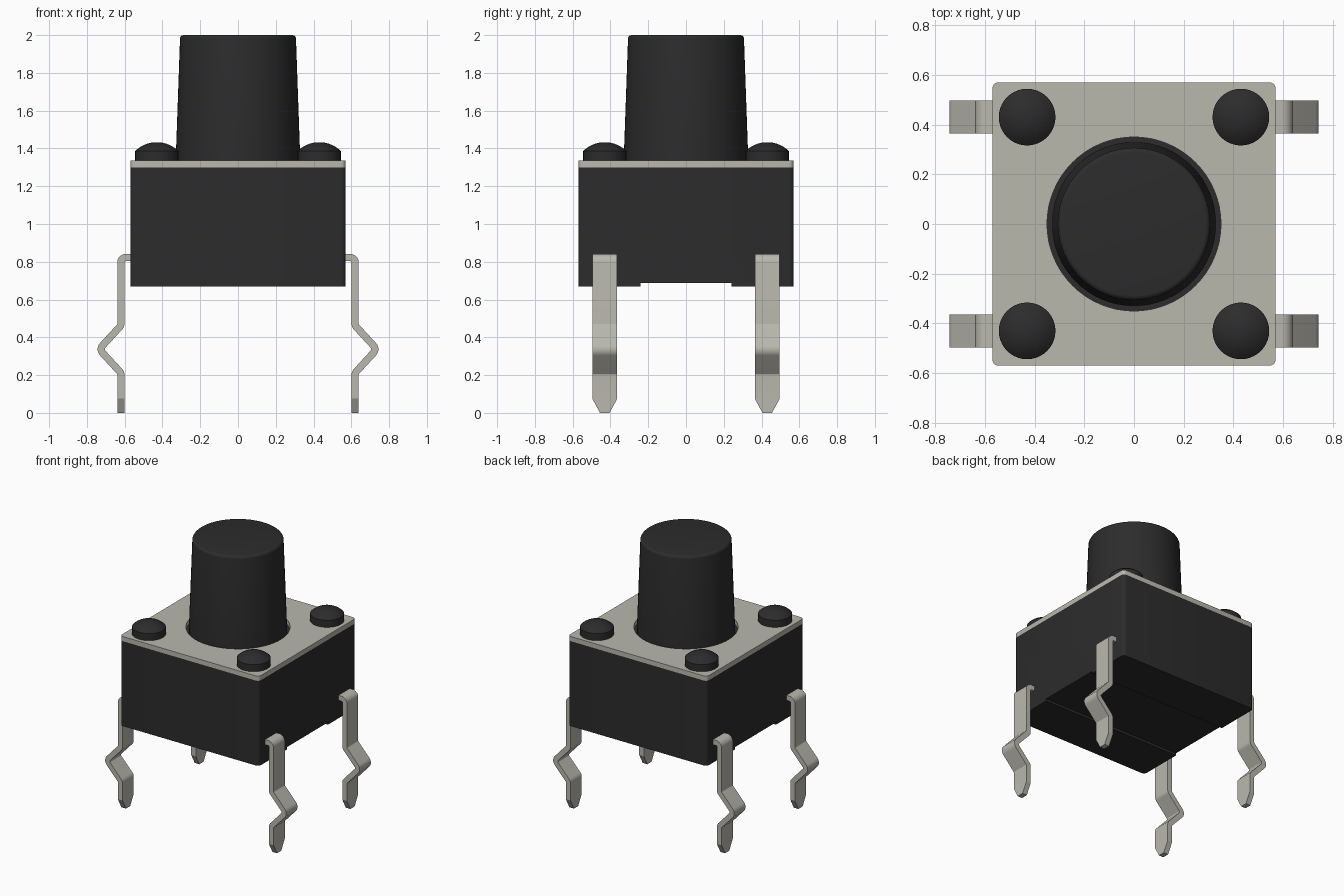
import bpy, bmesh, math
from mathutils import Vector

if "Cube" in bpy.data.objects:
    bpy.data.objects.remove(bpy.data.objects["Cube"])


def material(name, rgb):
    m = bpy.data.materials.new(name)
    m.use_nodes = True
    m.diffuse_color = (*rgb, 1)
    m.node_tree.nodes["Principled BSDF"].inputs["Base Color"].default_value = (*rgb, 1)
    return m


BLACK = material("black plastic", (0.025, 0.025, 0.025))
METAL = material("pale metal", (0.49, 0.48, 0.42))


def finish(bm, name, mat, angle=30):
    bmesh.ops.recalc_face_normals(bm, faces=bm.faces[:])
    me = bpy.data.meshes.new(name)
    bm.to_mesh(me)
    bm.free()
    ob = bpy.data.objects.new(name, me)
    bpy.context.collection.objects.link(ob)
    me.materials.append(mat)
    bpy.ops.object.select_all(action='DESELECT')
    ob.select_set(True)
    bpy.context.view_layer.objects.active = ob
    bpy.ops.object.shade_smooth_by_angle(angle=math.radians(angle))
    return ob


def lathe(name, profile, mat, centre=(0, 0), n=64):
    """Closed solid of revolution from (radius, z) rings, bottom to top."""
    bm = bmesh.new()
    rings = [[bm.verts.new((centre[0] + r * math.cos(2 * math.pi * i / n),
                            centre[1] + r * math.sin(2 * math.pi * i / n), z))
              for i in range(n)] for r, z in profile]
    for a, b in zip(rings, rings[1:]):
        for i in range(n):
            j = (i + 1) % n
            bm.faces.new((a[i], a[j], b[j], b[i]))
    bm.faces.new(rings[0][::-1])
    bm.faces.new(rings[-1])
    return finish(bm, name, mat)


def fillet(points, radii, steps=5):
    """Round the inner corners of an open 2D path."""
    pts = [Vector(p) for p in points]
    out = [pts[0]]
    for a, p, b, r in zip(pts, pts[1:], pts[2:], radii):
        u, v = (a - p).normalized(), (b - p).normalized()
        half = u.angle(v) / 2
        c = p + (u + v).normalized() * (r / math.sin(half))
        s, e = p + u * (r / math.tan(half)) - c, p + v * (r / math.tan(half)) - c
        for k in range(steps + 1):
            out.append(c + s.lerp(e, k / steps).normalized() * r)
    return out + [pts[-1]]


H = 0.57          # half width of the housing
Z0, Z1, Z2 = 0.67, 1.30, 1.335

# Housing: grooved underside, rounded upright corners
bm = bmesh.new()
section = [(-H, Z0), (-0.24, Z0), (-0.24, Z0 + 0.017), (0.24, Z0 + 0.017),
           (0.24, Z0), (H, Z0), (H, Z1), (-H, Z1)]
face = bm.faces.new([bm.verts.new((-H, y, z)) for y, z in section])
ext = bmesh.ops.extrude_face_region(bm, geom=[face])
bmesh.ops.translate(bm, vec=(2 * H, 0, 0),
                    verts=[g for g in ext["geom"] if isinstance(g, bmesh.types.BMVert)])
corners = [e for e in bm.edges
           if abs(e.verts[0].co.z - e.verts[1].co.z) > 0.5]
bmesh.ops.bevel(bm, geom=corners, offset=0.025, segments=4, profile=0.5, affect='EDGES')
finish(bm, "housing", BLACK)

# Cover plate with a round opening
bm = bmesh.new()
r = 0.025
outer = [(sx * (H - r) + r * math.cos(a), sy * (H - r) + r * math.sin(a))
         for q, (sx, sy) in enumerate([(1, 1), (-1, 1), (-1, -1), (1, -1)])
         for a in [math.pi / 2 * (q + k / 4) for k in range(5)]]
hole = [(0.35 * math.cos(math.pi * i / 32), 0.35 * math.sin(math.pi * i / 32))
        for i in range(64)]
edges = []
for loop in (outer, hole):
    vs = [bm.verts.new((x, y, Z1)) for x, y in loop]
    edges += [bm.edges.new((vs[i - 1], vs[i])) for i in range(len(vs))]
bmesh.ops.triangle_fill(bm, edges=edges, use_beauty=True)
ext = bmesh.ops.extrude_face_region(bm, geom=bm.faces[:])
bmesh.ops.translate(bm, vec=(0, 0, Z2 - Z1),
                    verts=[g for g in ext["geom"] if isinstance(g, bmesh.types.BMVert)])
finish(bm, "cover_plate", METAL)

# Tapered push button with a softened rim
rim = [(0.287 + 0.02 * math.cos(a), 1.98 + 0.02 * math.sin(a))
       for a in [math.pi / 2 * k / 5 for k in range(6)]]
lathe("push_button", [(0.33, Z1 - 0.02), (0.33, Z2)] + rim, BLACK)

# Domed corner rivets
dome = [(0.114 * math.cos(a), 1.387 + 0.046 * math.sin(a))
        for a in [math.pi / 2 * k / 7 for k in range(7)]]
R = (0.114 ** 2 + 0.046 ** 2) / (2 * 0.046)
dome = [(q, 1.433 - R + math.sqrt(R * R - q * q))
        for q in [0.114 * (1 - k / 7) for k in range(7)]]
for sx, nx in ((1, "left"), (-1, "right")):
    for sy, ny in ((-1, "front"), (1, "back")):
        lathe(f"rivet_{ny}_{nx}", [(0.114, Z1)] + dome, BLACK, (sx * 0.43, sy * 0.43), 40)

# Bent sheet metal legs with tapered tips
T, W = 0.038, 0.132
path = fillet([(0.54, 0.822), (0.62, 0.822), (0.62, 0.462), (0.735, 0.337),
               (0.62, 0.212), (0.62, 0.075)], [0.025, 0.025, 0.03, 0.025])
path.append(Vector((0.62, 0.0)))


def leg(name, sx, cy):
    bm = bmesh.new()
    rings = []
    for i, p in enumerate(path):
        d0 = (p - path[max(i - 1, 0)]).normalized()
        d1 = (path[min(i + 1, len(path) - 1)] - p).normalized()
        d = (d0 + d1).normalized()
        scale = 1 / max(d.dot(d1 if d1.length else d0), 0.5)
        n = Vector((-d.y, d.x)) * (T / 2 * scale)
        w = 0.025 if i == len(path) - 1 else W / 2
        rings.append([bm.verts.new((sx * (p.x + s * n.x), cy + t * w, p.y + s * n.y))
                      for s, t in ((1, 1), (1, -1), (-1, -1), (-1, 1))])
    for a, b in zip(rings, rings[1:]):
        for k in range(4):
            j = (k + 1) % 4
            bm.faces.new((a[k], a[j], b[j], b[k]))
    bm.faces.new(rings[0])
    bm.faces.new(rings[-1])
    finish(bm, name, METAL, 25)


for sx, nx in ((1, "left"), (-1, "right")):
    for sy, ny in ((-1, "front"), (1, "back")):
        leg(f"leg_{ny}_{nx}", sx, sy * 0.43)
